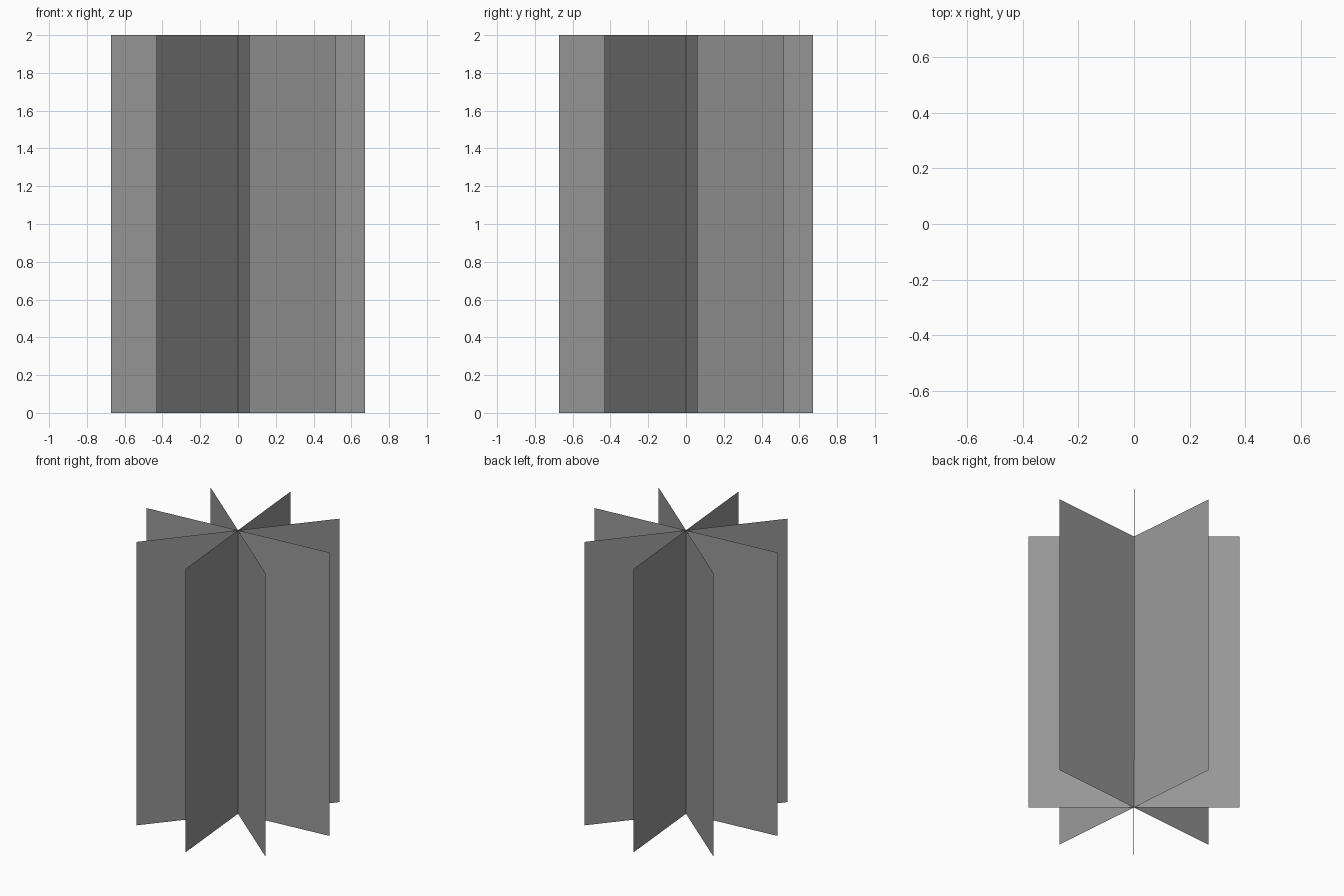
import bpy, math

if "Cube" in bpy.data.objects:
    bpy.data.objects.remove(bpy.data.objects["Cube"])

RADIUS = 0.674
HEIGHT = 2.0
COUNT = 4
OFFSET = math.radians(5.15)

# Dark grey for all sheets
grey = bpy.data.materials.new("dark_grey")
grey.diffuse_color = (0.31, 0.31, 0.31, 1)
grey.use_nodes = True
grey.node_tree.nodes["Principled BSDF"].inputs["Base Color"].default_value = grey.diffuse_color


# One thin upright sheet passing through the central axis
def add_sheet(name, angle):
    x, y = RADIUS * math.cos(angle), RADIUS * math.sin(angle)
    verts = [(-x, -y, 0), (x, y, 0), (x, y, HEIGHT), (-x, -y, HEIGHT)]
    mesh = bpy.data.meshes.new(name)
    mesh.from_pydata(verts, [], [(0, 1, 2, 3)])
    mesh.materials.append(grey)
    mesh.update()
    obj = bpy.data.objects.new(name, mesh)
    bpy.context.collection.objects.link(obj)
    return obj


# Four crossed sheets give eight evenly spaced fins
for i in range(COUNT):
    add_sheet(f"crossed_sheet_{i + 1}", OFFSET + i * math.pi / COUNT)
